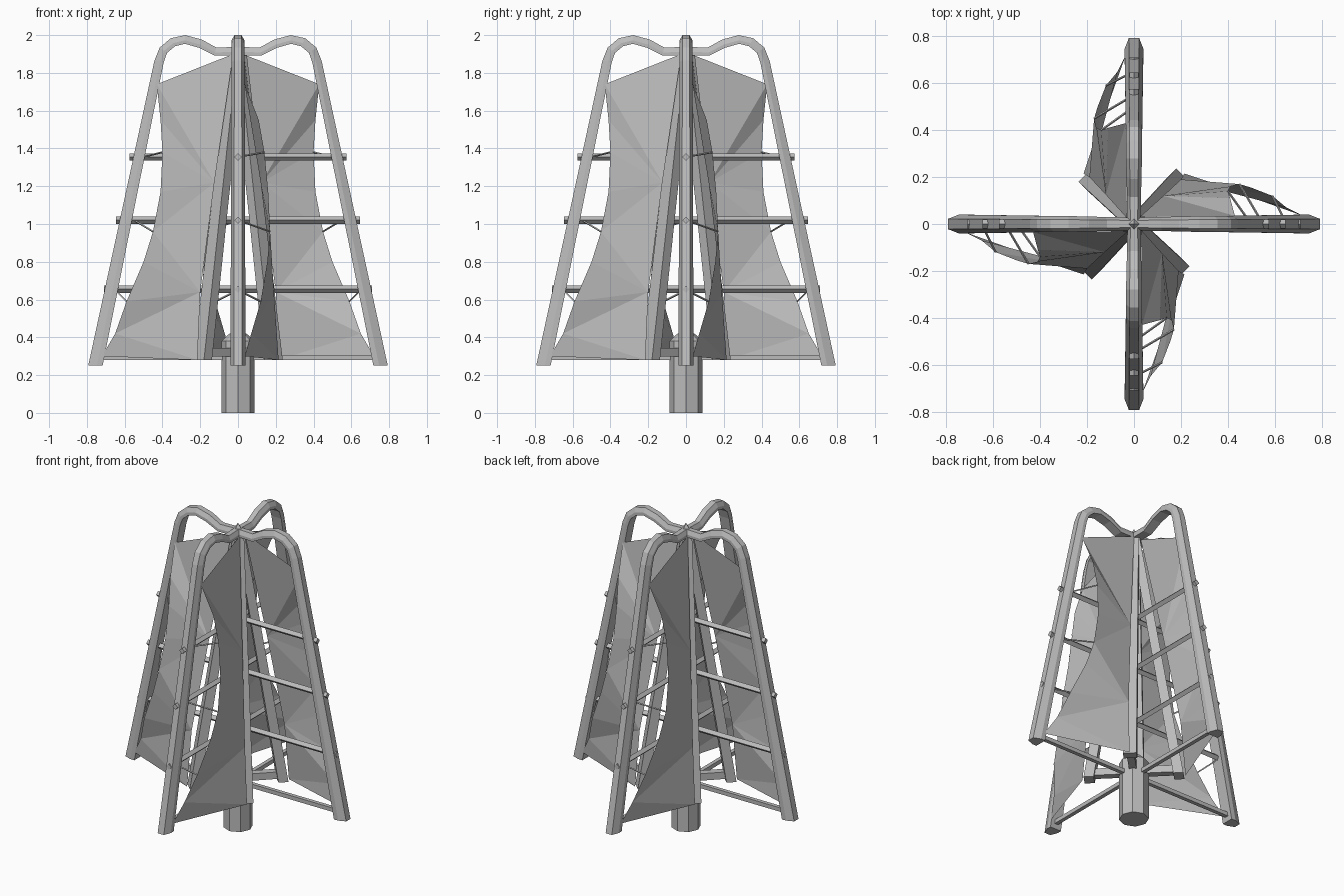
import bpy
import bmesh
import math
from mathutils import Vector, Matrix

if "Cube" in bpy.data.objects:
    bpy.data.objects.remove(bpy.data.objects["Cube"], do_unlink=True)

grey = bpy.data.materials.new("plain grey")
grey.use_nodes = True
tone = (0.5, 0.5, 0.5, 1)
grey.diffuse_color = tone
grey.node_tree.nodes["Principled BSDF"].inputs["Base Color"].default_value = tone


def finish(bm, name, copies=4, start=0, solid=True):
    """Turn a bmesh into rotated copies sharing one mesh."""
    if solid:
        bmesh.ops.recalc_face_normals(bm, faces=bm.faces[:])
    mesh = bpy.data.meshes.new(name)
    bm.to_mesh(mesh)
    bm.free()
    mesh.materials.append(grey)
    for i in range(copies):
        ob = bpy.data.objects.new(f"{name}_{i + 1}" if copies > 1 else name, mesh)
        ob.rotation_euler.z = start + i * math.pi / 2
        bpy.context.collection.objects.link(ob)


def sweep(bm, path, section):
    """Sweep a section along (radius, height, half width, half depth) points."""
    rings = []
    for i, (r, z, w, d) in enumerate(path):
        a, b = path[max(i - 1, 0)], path[min(i + 1, len(path) - 1)]
        t = Vector((b[0] - a[0], 0, b[1] - a[1])).normalized()
        n = Vector((-t.z, 0, t.x))
        if i == len(path) - 1:
            n = Vector((1, 0, 0))  # foot is cut level
        rings.append([bm.verts.new(Vector((r, u * w, z)) + n * v * d) for u, v in section])
    k = len(section)
    for p, q in zip(rings, rings[1:]):
        for j in range(k):
            bm.faces.new((p[j], p[(j + 1) % k], q[(j + 1) % k], q[j]))
    bm.faces.new(rings[0])
    bm.faces.new(rings[-1])


def rod(bm, p, q, radius, sides=4, turn=0):
    p, q = Vector(p), Vector(q)
    d = q - p
    m = (Matrix.Translation((p + q) / 2) @ d.to_track_quat('Z', 'Y').to_matrix().to_4x4()
         @ Matrix.Rotation(turn, 4, 'Z'))
    bmesh.ops.create_cone(bm, cap_ends=True, segments=sides, radius1=radius,
                          radius2=radius, depth=d.length, matrix=m)


# Curved outer arms with chamfered outer edges
bm = bmesh.new()
sweep(bm, [(0, 1.915, .028, .022), (.12, 1.913, .03, .022), (.2, 1.955, .032, .023),
           (.28, 1.977, .034, .023), (.345, 1.962, .034, .024), (.395, 1.92, .035, .024),
           (.418, 1.86, .035, .025), (.755, .25, .04, .038)],
      [(-.55, 1), (.55, 1), (1, -.2), (1, -1), (-1, -1), (-1, -.2)])
finish(bm, "outer_arm")

# Straight diagonal spars
bm = bmesh.new()
sweep(bm, [(.01, 1.9, .03, .025), (.265, .28, .04, .03)],
      [(-1, -1), (1, -1), (1, 1), (-1, 1)])
finish(bm, "diagonal_spar", start=math.pi / 4)

# Radial rungs, foot bars and rigging
bm = bmesh.new()
for r, z in [(.575, 1.355), (.645, 1.02), (.71, .655)]:
    rod(bm, (0, 0, z), (r, 0, z), .019)
finish(bm, "rung")

bm = bmesh.new()
rod(bm, (.05, 0, .293), (.73, 0, .293), .018, 4, math.pi / 4)
finish(bm, "arm_foot_bar")

bm = bmesh.new()
rod(bm, (.05, 0, .32), (.26, 0, .32), .032, 4, math.pi / 4)
finish(bm, "spar_foot_bar", start=math.pi / 4)

# Sail: outer edge (x, y, z) joined in fans to points down the spar
edge = [(.43, .035, 1.74), (.41, .11, 1.55), (.4, .14, 1.38), (.41, .16, 1.17),
        (.45, .17, .96), (.5, .155, .8), (.59, .12, .59), (.65, .07, .42), (.72, .035, .3)]
luff = [(.025, .03, 1.9), (.125, .12, 1.22), (.2, .19, .64), (.215, .215, .28)]
bm = bmesh.new()
outer = [bm.verts.new(p) for p in edge]
inner = [bm.verts.new(p) for p in luff]
spans = [(0, 0), (0, 4), (4, 7), (7, 8)]
for i, (a, b) in enumerate(spans):
    if i:
        bm.faces.new((inner[i - 1], inner[i], outer[a]))
    for j in range(a, b):
        bm.faces.new((inner[i], outer[j + 1], outer[j]))
finish(bm, "sail", solid=False)

bm = bmesh.new()
for start, k in [((.5, 0, 1.355), 2), ((.55, 0, 1.02), 4), ((.65, 0, .65), 6)]:
    rod(bm, start, edge[k], .005)
finish(bm, "sail_rope")

# Octagonal post with a tapered top, and the small peak at the crown
bm = bmesh.new()
rod(bm, (0, 0, 0), (0, 0, .38), .088, 8)
bmesh.ops.create_cone(bm, cap_ends=True, segments=8, radius1=.088, radius2=.045,
                      depth=.04, matrix=Matrix.Translation((0, 0, .4)))
finish(bm, "centre_post", copies=1)

bm = bmesh.new()
bmesh.ops.create_cone(bm, cap_ends=True, segments=4, radius1=.035, radius2=0,
                      depth=.05, matrix=Matrix.Translation((0, 0, 1.945)))
finish(bm, "crown_peak", copies=1)
